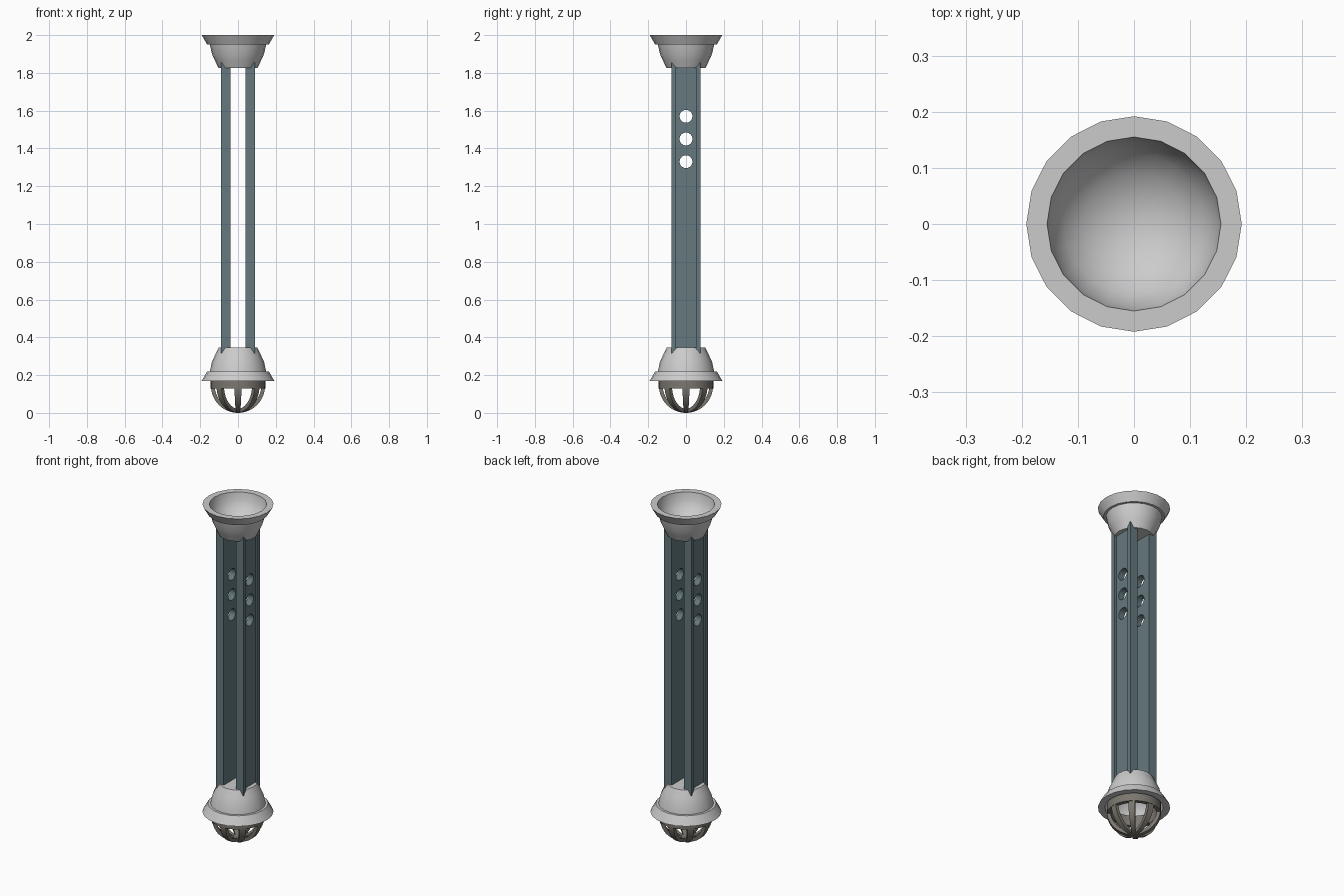
import bpy, bmesh
from math import sin, cos, pi, radians

if "Cube" in bpy.data.objects:
    bpy.data.objects.remove(bpy.data.objects["Cube"])


def material(name, rgb):
    m = bpy.data.materials.new(name)
    m.diffuse_color = (*rgb, 1)
    m.use_nodes = True
    m.node_tree.nodes["Principled BSDF"].inputs["Base Color"].default_value = m.diffuse_color
    return m


def finish(name, bm, mat=None, smooth=True):
    bmesh.ops.remove_doubles(bm, verts=bm.verts, dist=1e-5)
    bmesh.ops.recalc_face_normals(bm, faces=bm.faces)
    me = bpy.data.meshes.new(name)
    bm.to_mesh(me)
    bm.free()
    ob = bpy.data.objects.new(name, me)
    bpy.context.collection.objects.link(ob)
    if mat:
        me.materials.append(mat)
    if smooth:
        bpy.ops.object.select_all(action='DESELECT')
        ob.select_set(True)
        bpy.context.view_layer.objects.active = ob
        bpy.ops.object.shade_smooth_by_angle(angle=radians(30))
    return ob


def lathe(name, profile, steps=20, closed=False, mat=None):
    bm = bmesh.new()
    vs = [bm.verts.new((r, 0, z)) for r, z in profile]
    ends = vs[1:] + ([vs[0]] if closed else [])
    es = [bm.edges.new(p) for p in zip(vs, ends)]
    bmesh.ops.spin(bm, geom=vs + es, cent=(0, 0, 0), axis=(0, 0, 1),
                   angle=2 * pi, steps=steps)
    return finish(name, bm, mat)


steel = material("blue_grey_steel", (0.13, 0.19, 0.21))
bronze = material("cage_metal", (0.2, 0.185, 0.16))

# Flared cups: stepped outside, bowl-shaped inside (depth measured from the rim)
outer = [(0, .175), (.103, .175), (.122, .135), (.138, .1), (.149, .05),
         (.163, .05), (.192, 0)]
bowl = [(.155 * cos(radians(a)), .14 * sin(radians(a))) for a in range(0, 91, 18)]
cup = outer + bowl
lathe("top_cup", [(r, 2 - d) for r, d in cup])
lathe("bottom_bell", [(r, .17 + d) for r, d in cup])

# Cutter for the three round holes through both rails
bm = bmesh.new()
for z in (1.33, 1.45, 1.57):
    ring = [bm.verts.new((-.2, .034 * cos(i * pi / 12), z + .034 * sin(i * pi / 12)))
            for i in range(24)]
    face = bm.faces.new(ring)
    top = bmesh.ops.extrude_face_region(bm, geom=[face])["geom"]
    bmesh.ops.translate(bm, vec=(.4, 0, 0),
                        verts=[v for v in top if isinstance(v, bmesh.types.BMVert)])
cutter = finish("hole_cutter", bm, smooth=False)
cutter.hide_render = True
cutter.display_type = 'WIRE'

# Two channel rails with raised outer lips
section = [(.04, -.077), (.09, -.077), (.09, -.052), (.078, -.052),
           (.078, .052), (.09, .052), (.09, .077), (.04, .077)]
for name, s in (("right_rail", 1), ("left_rail", -1)):
    bm = bmesh.new()
    face = bm.faces.new([bm.verts.new((s * x, y, .315)) for x, y in section])
    top = bmesh.ops.extrude_face_region(bm, geom=[face])["geom"]
    bmesh.ops.translate(bm, vec=(0, 0, 1.54),
                        verts=[v for v in top if isinstance(v, bmesh.types.BMVert)])
    rail = finish(name, bm, steel, smooth=False)
    mod = rail.modifiers.new("holes", 'BOOLEAN')
    mod.object = cutter
    mod.operation = 'DIFFERENCE'
    mod.solver = 'EXACT'

# Cage under the bell: a collar and four half-hoops crossing at the bottom
lathe("cage_collar", [(.145, .13), (.145, .19), (.122, .19), (.122, .13)],
      steps=32, closed=True, mat=bronze)
for k in range(4):
    bm = bmesh.new()
    loops = []
    for i in range(25):
        a = pi * i / 24
        w = .018 * (.4 + .6 * abs(cos(a)))
        loops.append([bm.verts.new((r * cos(a), y, .143 - r * sin(a)))
                      for r, y in ((.143, -w), (.143, w), (.123, w), (.123, -w))])
    for a, b in zip(loops, loops[1:]):
        for j in range(4):
            n = (j + 1) % 4
            bm.faces.new((a[j], a[n], b[n], b[j]))
    bm.faces.new(loops[0])
    bm.faces.new(loops[-1])
    hoop = finish(f"cage_hoop_{k + 1}", bm, bronze)
    hoop.rotation_euler.z = k * pi / 4
